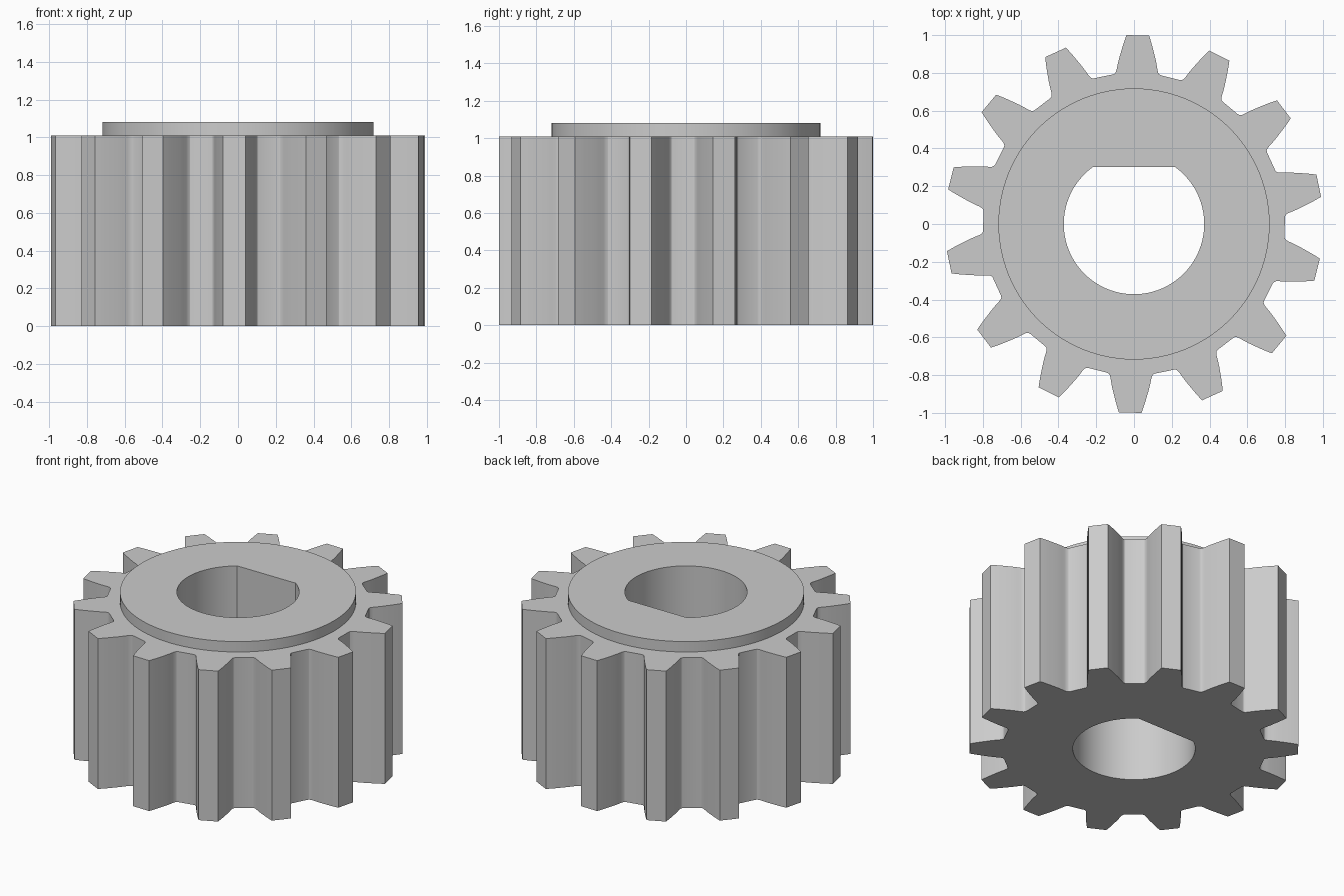
import bpy, bmesh
from math import sin, cos, pi, radians, acos

old = bpy.data.objects.get("Cube")
if old:
    bpy.data.objects.remove(old, do_unlink=True)

TEETH = 14
TILT = radians(88.85)
BODY_TOP, HUB_TOP = 1.01, 1.08
HUB_R, BORE_R, FLAT_Y = 0.718, 0.372, 0.302

# Half tooth: radius and half angle, from root fillet up the curved flank to the tip
FLANK = [(0.80, 0.160), (0.803, 0.148), (0.812, 0.138), (0.826, 0.131),
         (0.85, 0.122), (0.88, 0.110), (0.91, 0.097), (0.94, 0.085),
         (0.97, 0.073), (1.001, 0.060)]


def polar(r, a):
    return (r * cos(a), r * sin(a))


def gear_outline():
    pts = []
    for i in range(TEETH):
        mid = TILT + i * 2 * pi / TEETH
        pts += [polar(r, mid - a) for r, a in FLANK]
        pts += [polar(r, mid + a) for r, a in reversed(FLANK)]
    return pts


def circle(r, n):
    return [polar(r, 2 * pi * i / n) for i in range(n)]


def d_bore(n):
    # Round bore closed by one straight chord on the back side
    half = acos(FLAT_Y / BORE_R)
    sweep = 2 * pi - 2 * half
    return [polar(BORE_R, pi / 2 + half + sweep * i / n) for i in range(n + 1)]


bm = bmesh.new()


def ring(pts, z):
    verts = [bm.verts.new((x, y, z)) for x, y in pts]
    edges = [bm.edges.new((v, verts[i - 1])) for i, v in enumerate(verts)]
    return verts, edges


def wall(low, high):
    a, b = low[0], high[0]
    for i in range(len(a)):
        bm.faces.new((a[i - 1], a[i], b[i], b[i - 1]))


def cap(outer, inner):
    bmesh.ops.triangle_fill(bm, use_beauty=True, edges=outer[1] + inner[1])


# Rings at each level
teeth, hub, bore = gear_outline(), circle(HUB_R, 96), d_bore(72)
teeth_low, teeth_high = ring(teeth, 0), ring(teeth, BODY_TOP)
hub_low, hub_high = ring(hub, BODY_TOP), ring(hub, HUB_TOP)
bore_low, bore_high = ring(bore, 0), ring(bore, HUB_TOP)

# Flat faces: underside, step around the hub, hub top
cap(teeth_low, bore_low)
cap(teeth_high, hub_low)
cap(hub_high, bore_high)

# Upright walls
wall(teeth_low, teeth_high)
wall(hub_low, hub_high)
wall(bore_low, bore_high)
bmesh.ops.recalc_face_normals(bm, faces=bm.faces[:])

mesh = bpy.data.meshes.new("spur_gear")
bm.to_mesh(mesh)
bm.free()

# Plain grey metal
grey = bpy.data.materials.new("grey")
grey.use_nodes = True
colour = (0.6, 0.6, 0.6, 1)
grey.diffuse_color = colour
grey.node_tree.nodes["Principled BSDF"].inputs["Base Color"].default_value = colour
mesh.materials.append(grey)

gear = bpy.data.objects.new("spur_gear", mesh)
bpy.context.collection.objects.link(gear)
bpy.ops.object.select_all(action='DESELECT')
gear.select_set(True)
bpy.context.view_layer.objects.active = gear
bpy.ops.object.shade_smooth_by_angle(angle=radians(30))
